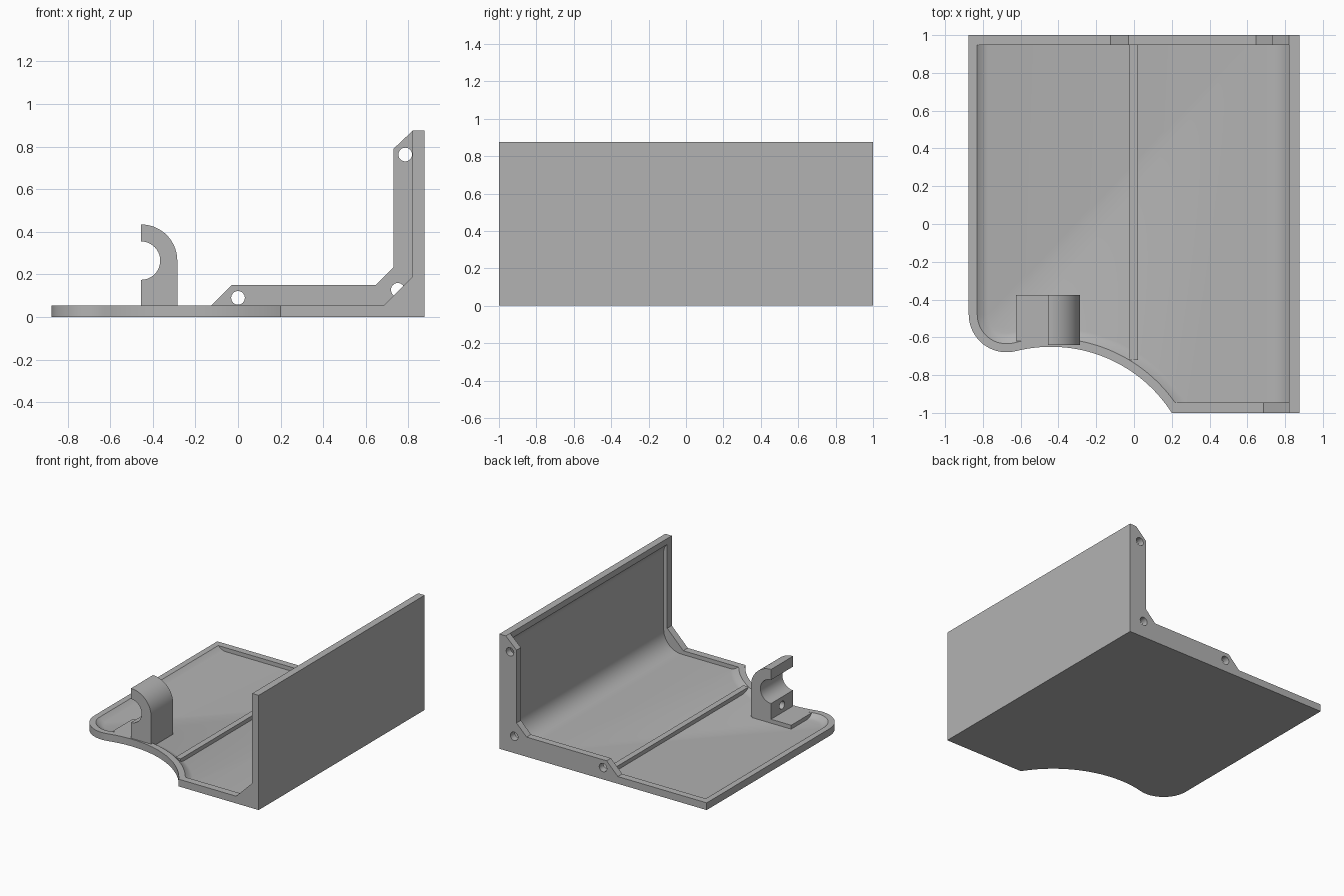
import bpy, bmesh, math

cube = bpy.data.objects.get("Cube")
if cube:
    bpy.data.objects.remove(cube)

grey = bpy.data.materials.new("light_grey")
grey.use_nodes = True
COLOR = (0.45, 0.45, 0.45, 1)
grey.diffuse_color = COLOR
grey.node_tree.nodes["Principled BSDF"].inputs["Base Color"].default_value = COLOR

TOP, FLOOR, WALL = 0.055, 0.025, 0.82   # rim height, recessed floor, wall inner face
BACK, FRONT = 0.947, -0.945             # inner faces of the end rims
parts = []


def loft(name, rings):
    """Closed solid through rings with equal point counts."""
    bm = bmesh.new()
    loops = [[bm.verts.new(p) for p in ring] for ring in rings]
    n = len(loops[0])
    for a, b in zip(loops, loops[1:]):
        for i in range(n):
            j = (i + 1) % n
            bm.faces.new((a[i], a[j], b[j], b[i]))
    bm.faces.new(loops[0])
    bm.faces.new(loops[-1])
    bmesh.ops.recalc_face_normals(bm, faces=bm.faces)
    mesh = bpy.data.meshes.new(name)
    bm.to_mesh(mesh)
    bm.free()
    mesh.materials.append(grey)
    obj = bpy.data.objects.new(name, mesh)
    bpy.context.scene.collection.objects.link(obj)
    parts.append(obj)
    return obj


def extrude_y(name, profile, y0, y1):
    return loft(name, [[(x, y, z) for x, z in profile] for y in (y0, y1)])


def box(name, x0, x1, y0, y1, z0, z1):
    return extrude_y(name, [(x0, z0), (x1, z0), (x1, z1), (x0, z1)], y0, y1)


def arc(cx, cy, r, a0, a1, n):
    return [(cx + r * math.cos(a0 + (a1 - a0) * i / n),
             cy + r * math.sin(a0 + (a1 - a0) * i / n)) for i in range(n + 1)]


def combine(target, other, operation):
    """Apply a boolean and discard the tool object."""
    mod = target.modifiers.new(operation, 'BOOLEAN')
    mod.operation, mod.solver, mod.object = operation, 'EXACT', other
    bpy.context.view_layer.objects.active = target
    bpy.ops.object.modifier_apply(modifier=mod.name)
    parts.remove(other)
    bpy.data.objects.remove(other)


def drill(target, axis, center, radius, length):
    """Cut a round hole along x or y, centred on the given point."""
    a, b, c = center
    circle = arc(0, 0, radius, 0, math.tau, 32)[:-1]
    ends = (-length / 2, length / 2)
    if axis == 'y':
        rings = [[(a + u, b + e, c + v) for u, v in circle] for e in ends]
    else:
        rings = [[(a + e, b + u, c + v) for u, v in circle] for e in ends]
    combine(target, loft("hole_cutter", rings), 'DIFFERENCE')


def outline(d, right, front, back, z):
    """Plate outline with its free edges moved inward by d."""
    big, cx, cy = 0.76 + d, -0.44, -1.41
    tangent = math.atan2(0.931, -0.235)
    start = math.asin((front - cy) / big)
    pts = [(right, front)] + arc(cx, cy, big, start, tangent, 32)
    pts += arc(-0.675, -0.479, 0.2 - d, tangent - math.pi, -math.pi, 16)[1:]
    pts += [(d - 0.875, back), (right, back)]
    return [(x, y, z) for x, y in pts]


# Floor plate with a shallow pocket that slopes up to the free edges
body = loft("tray_body", [outline(0, 0.6, -1, 1, z) for z in (0, TOP)])
pocket = loft("pocket_cutter", [outline(d, 0.7, FRONT, BACK, z)
                                for d, z in ((0.10, FLOOR), (0.075, 0.032),
                                             (0.045, TOP), (0.045, 0.1))])
combine(body, pocket, 'DIFFERENCE')

# Upright wall with a rounded inner corner
bend = arc(0.70, 0.175, 0.15, 0, -math.pi / 2, 12)
section = [(0.6, 0), (0.875, 0), (0.875, 0.875), (WALL, 0.875), (WALL, 0.83),
           (0.843, 0.8), (0.85, 0.775)] + bend + [(0.6, FLOOR)]
wall = extrude_y("side_wall", section, FRONT, BACK)

# Front rim with corner gusset
front_rim = extrude_y("front_rim", [
    (0.6, 0), (0.875, 0), (0.875, 0.875), (WALL, 0.875), (WALL, 0.19),
    (0.685, TOP), (0.6, TOP)], -1, FRONT)

# Raised back flange with three screw holes
flange = extrude_y("back_flange", [
    (-0.125, TOP), (-0.03, 0.15), (0.645, 0.15), (0.73, 0.235), (0.73, 0.79),
    (WALL, 0.875), (0.875, 0.875), (0.875, 0), (0.6, 0), (0.6, TOP)], BACK, 1)
for x, z in ((0, 0.09), (0.75, 0.128), (0.785, 0.763)):
    drill(flange, 'y', (x, 1, z), 0.032, 0.4)

for piece in (wall, front_rim, flange):
    combine(body, piece, 'UNION')

# Long floor ridge and the pad beside the clip
box("floor_ridge", -0.025, 0.02, -0.72, BACK, 0.01, TOP)
box("clip_pad", -0.625, -0.3, -0.62, -0.375, 0.01, TOP)

# Half-round clip with a blind screw hole
half = math.pi / 2
clip = extrude_y("half_round_clip",
                 arc(-0.455, 0.265, 0.17, half, 0, 20) + [(-0.285, 0.03), (-0.455, 0.03)]
                 + arc(-0.455, 0.265, 0.09, -half, half, 20), -0.64, -0.375)
drill(clip, 'x', (-0.455, -0.508, 0.112), 0.03, 0.2)

# Smooth shading with sharp edges kept
bpy.ops.object.select_all(action='DESELECT')
for obj in parts:
    obj.select_set(True)
bpy.context.view_layer.objects.active = body
bpy.ops.object.shade_smooth_by_angle(angle=math.radians(30))
